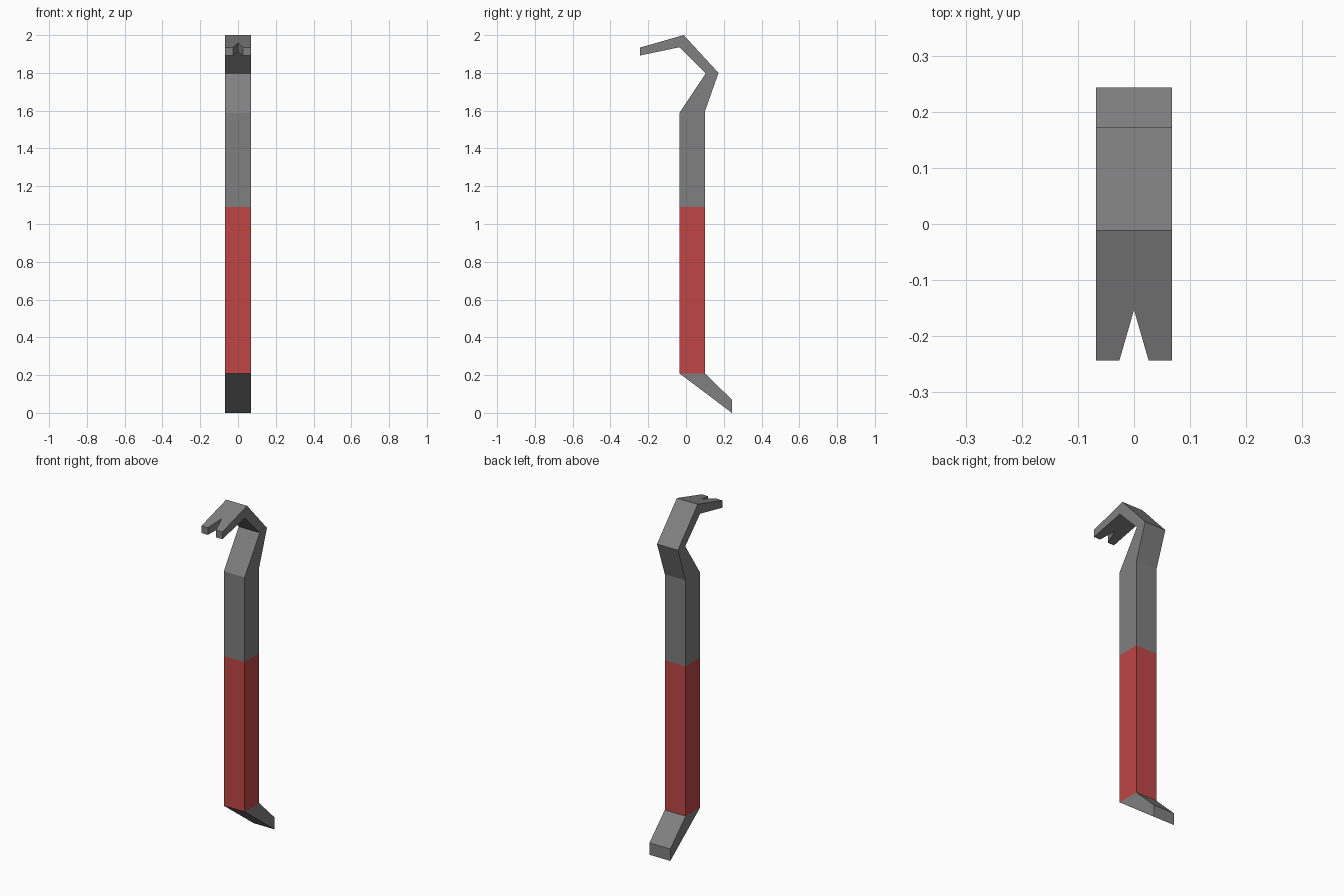
import bpy

if "Cube" in bpy.data.objects:
    bpy.data.objects.remove(bpy.data.objects["Cube"])

W = 0.068  # half width of the bar


def material(name, rgb):
    m = bpy.data.materials.new(name)
    m.diffuse_color = (*rgb, 1)
    m.use_nodes = True
    m.node_tree.nodes["Principled BSDF"].inputs["Base Color"].default_value = m.diffuse_color
    return m


steel = material("grey steel", (0.215, 0.215, 0.215))
red = material("red paint", (0.52, 0.061, 0.061))


def make(name, verts, faces, mat):
    me = bpy.data.meshes.new(name)
    me.from_pydata(verts, [], faces)
    me.materials.append(mat)
    ob = bpy.data.objects.new(name, me)
    bpy.context.collection.objects.link(ob)
    return ob


def bar(name, sections, mat, cap_start=False):
    """Rectangular bar through (front, back) pairs of (y, z), from bottom to top."""
    verts, faces = [], []
    for (fy, fz), (by, bz) in sections:
        verts += [(-W, fy, fz), (W, fy, fz), (W, by, bz), (-W, by, bz)]
    for s in range(len(sections) - 1):
        for i in range(4):
            a, b = 4 * s + i, 4 * s + (i + 1) % 4
            faces.append((a, b, b + 4, a + 4))
    if cap_start:
        faces.append((3, 2, 1, 0))
    return make(name, verts, faces, mat)


# shared joints of the bar: (front/inner point, back/outer point)
foot_tip = ((0.243, 0.0), (0.243, 0.07))
grip_low = ((-0.035, 0.209), (0.1, 0.209))
grip_top = ((-0.035, 1.09), (0.1, 1.09))
shaft_top = ((-0.035, 1.588), (0.1, 1.595))
bend = ((0.104, 1.797), (0.172, 1.80))
crown = ((-0.034, 1.936), (-0.012, 2.0))

bar("pry_foot", [foot_tip, grip_low], steel, cap_start=True)
bar("grip", [grip_low, grip_top], red)
bar("shaft", [grip_top, shaft_top], steel)
bar("hooked_neck", [shaft_top, bend, crown], steel)

# forked claw: notched outline, sloping down from the crown to the tip
TIP = -0.243
plan = [(W, None), (-W, None), (-W, TIP), (-0.026, TIP), (0, -0.153), (0.026, TIP), (W, TIP)]


def layer(root, tip_z):
    y0, z0 = root
    pts = []
    for x, y in plan:
        y = y0 if y is None else y
        pts.append((x, y, z0 + (tip_z - z0) * (y - y0) / (TIP - y0)))
    return pts


n = len(plan)
verts = layer(crown[1], 1.934) + layer(crown[0], 1.892)
# left and right halves of the top and bottom, split along the notch root
faces = [(0, 1, 4), (1, 2, 3, 4), (0, 4, 5, 6)]
faces += [tuple(i + n for i in reversed(f)) for f in faces]
# sides, leaving the join with the neck open
faces += [(i, i + n, (i + 1) % n + n, (i + 1) % n) for i in range(1, n)]
make("forked_claw", verts, faces, steel)
